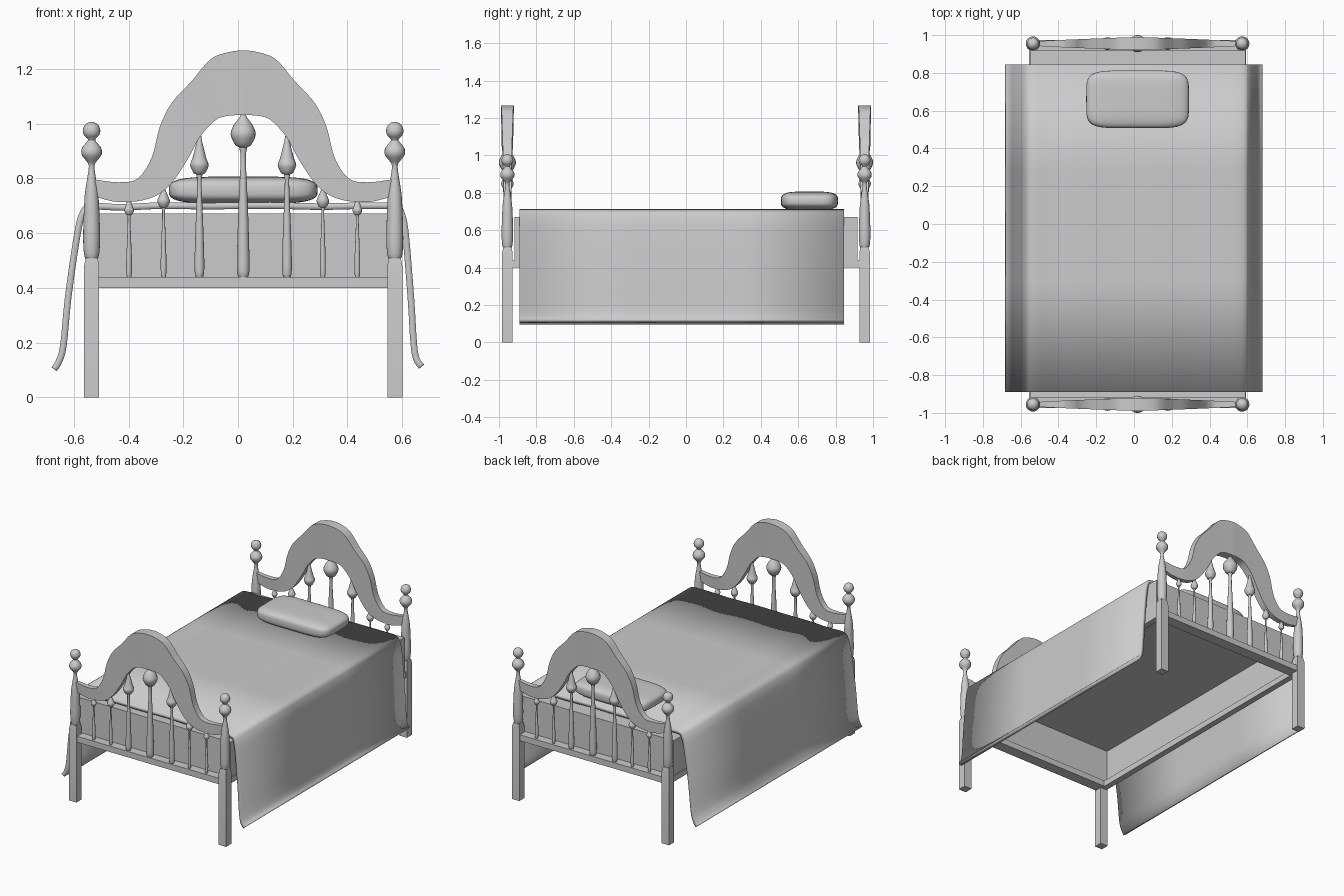
import bpy, bmesh, math
from mathutils import Vector

if "Cube" in bpy.data.objects:
    bpy.data.objects.remove(bpy.data.objects["Cube"])

CX = 0.019      # centre line of the bed frame
END_Y = 0.955   # head and foot board position
POST_DX = 0.554


def finish(name, bm, angle=40):
    bmesh.ops.recalc_face_normals(bm, faces=bm.faces)
    me = bpy.data.meshes.new(name)
    bm.to_mesh(me)
    bm.free()
    me.shade_smooth()
    me.set_sharp_from_angle(angle=math.radians(angle))
    ob = bpy.data.objects.new(name, me)
    bpy.context.collection.objects.link(ob)
    return ob


def smooth(pts, n=4):
    """Catmull-Rom interpolation through 2D points."""
    p = [Vector(q) for q in pts]
    p = [2 * p[0] - p[1]] + p + [2 * p[-1] - p[-2]]
    out = []
    for i in range(1, len(p) - 2):
        a, b, c, d = p[i - 1:i + 3]
        for k in range(n):
            t = k / n
            out.append(0.5 * (2 * b + (c - a) * t + (2 * a - 5 * b + 4 * c - d) * t * t
                              + (3 * b - a - 3 * c + d) * t ** 3))
    return out + [p[-2]]


def lathe(name, prof, x, y, seg=20, turn=0.0):
    bm = bmesh.new()
    rings = [[bm.verts.new((x + r * math.cos(turn + 2 * math.pi * i / seg),
                            y + r * math.sin(turn + 2 * math.pi * i / seg), z))
              for i in range(seg)] for r, z in prof]
    for a, b in zip(rings, rings[1:]):
        for i in range(seg):
            j = (i + 1) % seg
            bm.faces.new((a[i], a[j], b[j], b[i]))
    bm.faces.new(rings[0])
    bm.faces.new(rings[-1])
    return finish(name, bm)


def box(name, x0, x1, y0, y1, z0, z1, open_bottom=False):
    bm = bmesh.new()
    bmesh.ops.create_cube(bm, size=1)
    for v in bm.verts:
        v.co = ((x0 + x1) / 2 + v.co.x * (x1 - x0), (y0 + y1) / 2 + v.co.y * (y1 - y0),
                (z0 + z1) / 2 + v.co.z * (z1 - z0))
    if open_bottom:
        low = min(bm.faces, key=lambda f: f.calc_center_median().z)
        bmesh.ops.delete(bm, geom=[low], context='FACES_ONLY')
    return finish(name, bm)


# Turned profiles (radius, height)
R2 = math.sqrt(2)
LEG = [(0.0275 * R2, 0), (0.0275 * R2, 0.48), (0.022 * R2, 0.51)]
POST = smooth([(0.022, 0.505), (0.028, 0.525), (0.031, 0.58), (0.029, 0.66), (0.025, 0.74),
               (0.016, 0.80), (0.010, 0.845), (0.018, 0.862), (0.034, 0.882), (0.038, 0.898),
               (0.033, 0.915), (0.016, 0.935), (0.014, 0.944), (0.027, 0.957), (0.032, 0.975),
               (0.025, 0.995), (0.012, 1.004), (0.001, 1.007)], 2)


def spindle_profile(base, neck, bulb, zb, top):
    """Slim tapered shaft, onion bulb at zb, pointed tip."""
    zn = zb - bulb * 1.5
    return smooth([(base * .8, 0.44), (base, 0.455), (base * 1.05, 0.50),
                   (base * .8, 0.44 + (zn - 0.44) * 0.55), (neck, zn),
                   (bulb * .62, zb - bulb * .85), (bulb, zb), (bulb * .75, zb + bulb * .75),
                   (neck * 1.3, zb + (top - zb) * .8), (neck * .9, top)], 3)


SPINDLES = [(0.0, spindle_profile(0.022, 0.010, 0.046, 0.96, 1.04)),
            (0.160, spindle_profile(0.017, 0.008, 0.034, 0.848, 0.955)),
            (0.291, spindle_profile(0.010, 0.005, 0.023, 0.716, 0.77)),
            (0.417, spindle_profile(0.010, 0.005, 0.018, 0.683, 0.73))]

# Arch outlines: left half, mirrored below (offset from centre, height)
TOP = [(-.55, .797), (-.455, .786), (-.385, .80), (-.334, .877), (-.305, .987),
       (-.262, 1.075), (-.189, 1.155), (-.123, 1.232), (-.068, 1.258), (0, 1.268)]
LOW = [(-.55, .735), (-.451, .713), (-.342, .727), (-.269, .775), (-.203, .87),
       (-.159, .95), (-.105, 1.01), (-.07, 1.026), (-.03, 1.031), (0, 1.031)]


def arch(name, y):
    mirror = lambda pts: pts + [(-a, b) for a, b in reversed(pts[:-1])]
    bm = bmesh.new()
    rings = []
    for t, l in zip(smooth(mirror(TOP)), smooth(mirror(LOW))):
        ring = []
        for p, s in ((t, -1), (t, 1), (l, 1), (l, -1)):
            h = 0.011 + 0.024 * max(0, 1 - abs(p.x) / 0.55) ** 0.8
            if p is l:
                h *= 0.85
            ring.append(bm.verts.new((CX + p.x, y + s * h, p.y)))
        rings.append(ring)
    for a, b in zip(rings, rings[1:]):
        for i in range(4):
            j = (i + 1) % 4
            bm.faces.new((a[i], a[j], b[j], b[i]))
    bm.faces.new(rings[0])
    bm.faces.new(rings[-1])
    finish(name, bm)


# Head and foot boards
for end, s in (("foot", -1), ("head", 1)):
    y = s * END_Y
    for side in (-1, 1):
        x = CX + side * POST_DX
        lathe(end + "_leg", LEG, x, y, 4, math.pi / 4)
        lathe(end + "_post", POST, x, y)
    for dx, prof in SPINDLES:
        for side in ((-1, 1) if dx else (1,)):
            lathe(end + "_spindle", prof, CX + side * dx, y, 16)
    arch(end + "_arch", y)
    ya, yb = sorted((s * 0.90, s * 0.975))
    box(end + "_rail", CX - 0.53, CX + 0.53, ya, yb, 0.40, 0.44)

# Side rails and hollow mattress base
for side in (-1, 1):
    x = CX + side * POST_DX
    box("side_rail", x - 0.02, x + 0.02, -0.93, 0.93, 0.40, 0.44)
box("mattress_base", CX - 0.57, CX + 0.57, -0.918, 0.918, 0.44, 0.672, True)

# Blanket: draped cross-section swept along y
drape = smooth([(-.672, .103), (-.655, .13), (-.638, .19), (-.62, .37), (-.588, .59),
                (-.568, .67), (-.535, .697), (-.42, .694), (-.30, .70), (-.1, .699),
                (.12, .701), (.3, .697), (.45, .70), (.57, .697), (.598, .67),
                (.613, .59), (.632, .36), (.642, .20), (.652, .14), (.671, .112)], 4)
bm = bmesh.new()
rows = [[bm.verts.new((p.x, y, p.y)) for p in drape] for y in (-0.89, -0.3, 0.28, 0.845)]
for a, b in zip(rows, rows[1:]):
    for i in range(len(a) - 1):
        bm.faces.new((a[i], a[i + 1], b[i + 1], b[i]))
blanket = finish("blanket", bm)
mod = blanket.modifiers.new("thickness", 'SOLIDIFY')
mod.thickness = 0.024
mod.offset = 0

# Pillow: flattened rounded block
bm = bmesh.new()
bmesh.ops.create_uvsphere(bm, u_segments=48, v_segments=24, radius=1)
power = lambda v, e: math.copysign(abs(v) ** e, v)
for v in bm.verts:
    c = math.hypot(v.co.x, v.co.y)
    if c < 1e-6:
        ux = uy = w = 0
    else:
        ux, uy = power(v.co.x / c, 0.38), power(v.co.y / c, 0.38)
        w = c ** 0.5
    v.co = (0.019 + 0.272 * w * ux, 0.66 + 0.153 * w * uy, 0.757 + 0.05 * power(v.co.z, 0.6))
finish("pillow", bm, 60)
